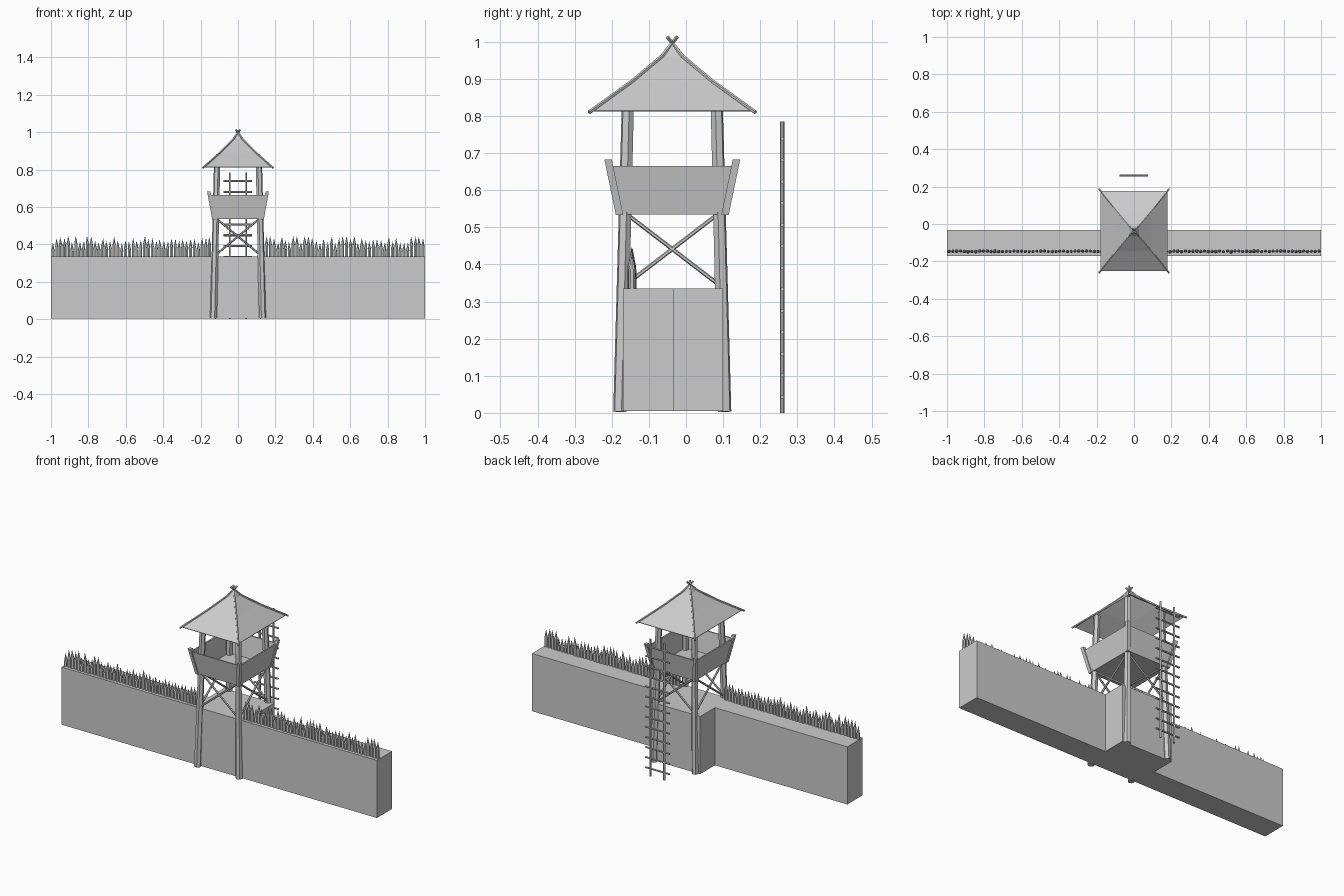
import bpy, bmesh, random
from mathutils import Vector

if "Cube" in bpy.data.objects:
    bpy.data.objects.remove(bpy.data.objects["Cube"])

random.seed(4)
CY = -0.037  # tower centre in y
CORNERS = [(-1, -1), (1, -1), (1, 1), (-1, 1)]


def finish(name, bm):
    bmesh.ops.recalc_face_normals(bm, faces=bm.faces)
    me = bpy.data.meshes.new(name)
    bm.to_mesh(me)
    bm.free()
    ob = bpy.data.objects.new(name, me)
    bpy.context.collection.objects.link(ob)
    return ob


def loft(bm, rings, cap=True):
    """Skin a list of equal-length point rings."""
    vs = [[bm.verts.new(p) for p in r] for r in rings]
    n = len(vs[0])
    for a, b in zip(vs, vs[1:]):
        for i in range(n):
            j = (i + 1) % n
            bm.faces.new((a[i], a[j], b[j], b[i]))
    if cap:
        bm.faces.new(vs[0][::-1])
        bm.faces.new(vs[-1])


def pole(bm, a, b, r1, r2=None, sides=6):
    """Straight log between two points."""
    a, b = Vector(a), Vector(b)
    d = b - a
    m = d.to_track_quat('Z', 'Y').to_matrix().to_4x4()
    m.translation = (a + b) / 2
    bmesh.ops.create_cone(bm, cap_ends=True, segments=sides, radius1=r1,
                          radius2=r1 if r2 is None else r2,
                          depth=d.length, matrix=m)


def rect(hx, hy, z):
    return [(sx * hx, CY + sy * hy, z) for sx, sy in CORNERS]


# rampart with the bastion under the tower
outline = [(-1, -0.17), (1, -0.17), (1, -0.033), (0.16, -0.033),
           (0.16, 0.10), (-0.16, 0.10), (-0.16, -0.033), (-1, -0.033)]
bm = bmesh.new()
loft(bm, [[(x, y, z) for x, y in outline] for z in (0.005, 0.335)])
finish("rampart", bm)

# pointed palisade stakes
bm = bmesh.new()
count = 42
for side in (-1, 1):
    for i in range(count):
        x = side * (0.152 + i * (0.989 - 0.152) / (count - 1))
        y = -0.146 + random.uniform(-0.002, 0.002)
        r = random.uniform(0.0085, 0.0105)
        top = random.choice((0.365, 0.375, 0.385, 0.395)) + random.uniform(-0.004, 0.004)
        pole(bm, (x, y, 0.32), (x, y, top), r)
        pole(bm, (x, y, top), (x + random.uniform(-0.003, 0.003), y, top + 0.047), r, 0)
finish("palisade", bm)

# leaning tower legs
bm = bmesh.new()
for sx, sy in CORNERS:
    pole(bm, (sx * 0.131, CY + sy * 0.141, 0.003),
         (sx * 0.111, CY + sy * 0.119, 0.86), 0.019, 0.017)
finish("tower_legs", bm)

# crossed braces on the four sides
bm = bmesh.new()
lo, hi = 0.345, 0.535
for s in (-1, 1):
    for t in (-1, 1):
        pole(bm, (-t * 0.118, CY + s * 0.134, lo), (t * 0.112, CY + s * 0.129, hi), 0.0055)
        pole(bm, (s * 0.124, CY - t * 0.126, lo), (s * 0.119, CY + t * 0.122, hi), 0.0055)
finish("cross_braces", bm)

# flared lookout gallery: outer wall, rim, inner wall and floor
bm = bmesh.new()
loft(bm, [rect(0.134, 0.147, 0.535), rect(0.157, 0.172, 0.665),
          rect(0.149, 0.164, 0.665), rect(0.129, 0.142, 0.545)])
finish("gallery", bm)

# slanted gallery corner posts
bm = bmesh.new()
for sx, sy in CORNERS:
    rings = []
    for hx, hy, z in ((0.129, 0.142, 0.533), (0.156, 0.173, 0.683)):
        rings.append([(sx * hx + 0.009 * a, CY + sy * hy + 0.010 * b, z) for a, b in CORNERS])
    loft(bm, rings)
finish("gallery_corner_posts", bm)

# flared hip roof as a thin shell
bm = bmesh.new()
loft(bm, [rect(0.178, 0.214, 0.815), rect(0.094, 0.108, 0.892),
          rect(0.026, 0.028, 0.96), rect(0.003, 0.003, 1.0)], cap=False)
bm.faces.new([v for v in bm.verts if v.co.z > 0.99])
roof = finish("roof", bm)
mod = roof.modifiers.new("thickness", 'SOLIDIFY')
mod.thickness = 0.004
mod.offset = -1

# hip rafters crossing at the peak
bm = bmesh.new()
for sx, sy in CORNERS:
    pts = [(0.187, 0.224, 0.81), (0.094, 0.109, 0.893), (0.026, 0.028, 0.961),
           (-0.011, -0.013, 1.013)]
    pts = [(sx * x, CY + sy * y, z) for x, y, z in pts]
    for a, b in zip(pts, pts[1:]):
        pole(bm, a, b, 0.0055)
finish("roof_rafters", bm)

# ladder behind the tower
bm = bmesh.new()
for s in (-1, 1):
    pole(bm, (s * 0.044, 0.259, 0), (s * 0.044, 0.259, 0.785), 0.006)
for i in range(13):
    z = 0.043 + i * 0.058
    pole(bm, (-0.078, 0.259, z), (0.074, 0.259, z), 0.0055)
finish("ladder", bm)
